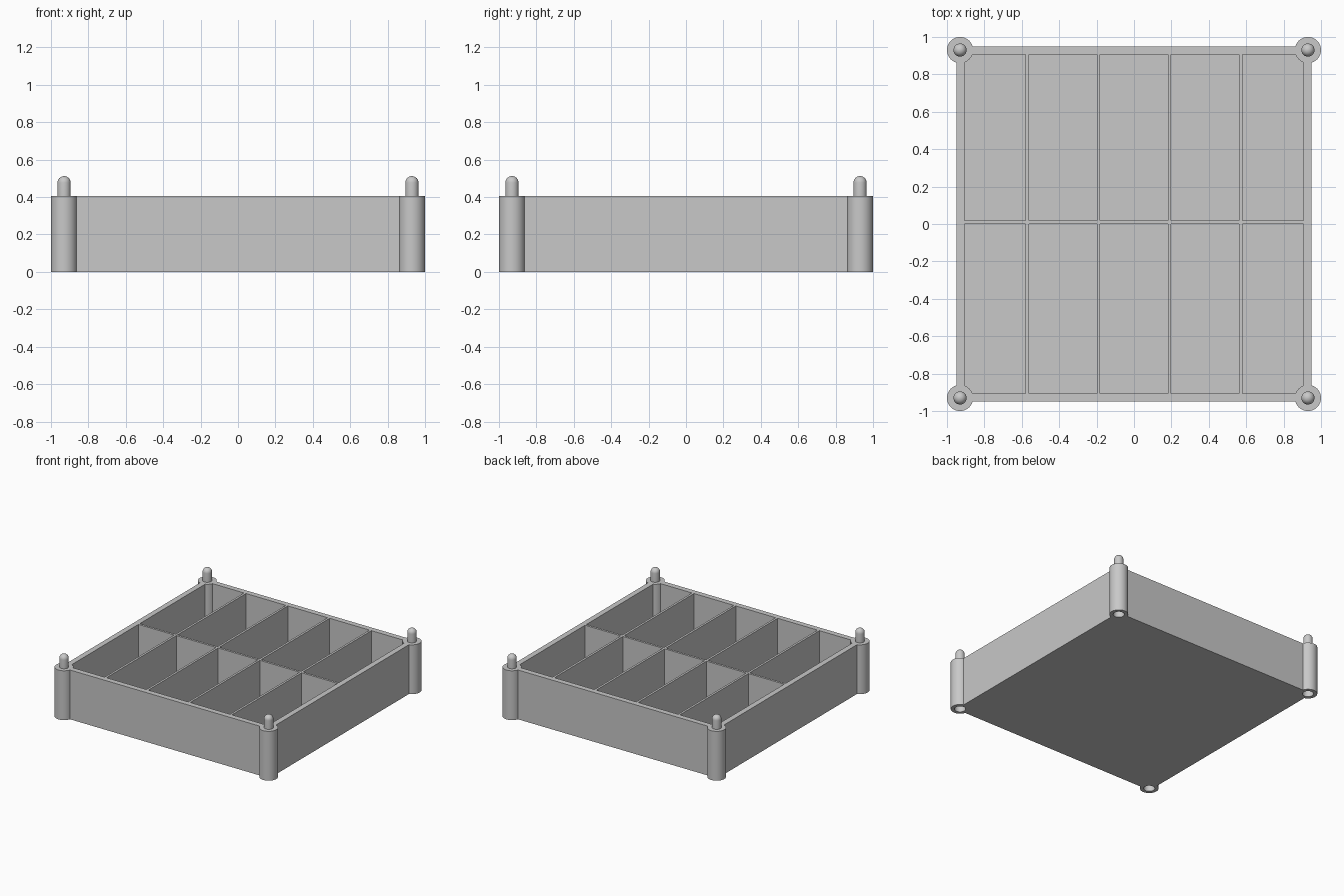
import bpy
import math

cube = bpy.data.objects.get("Cube")
if cube:
    bpy.data.objects.remove(cube, do_unlink=True)

HEIGHT, OUTER, INNER, FLOOR = 0.405, 0.95, 0.905, 0.045
POST, POST_R, PIN_R, PIN_TOP = 0.93, 0.07, 0.035, 0.512
SOCKET_R, SOCKET_DEPTH = 0.042, 0.12
DIVIDER, PITCH = 0.018, 0.38
SIDES = 48

grey = bpy.data.materials.new("plain grey")
grey.use_nodes = True
grey.diffuse_color = (0.58, 0.58, 0.58, 1)
bsdf = next(n for n in grey.node_tree.nodes if n.type == 'BSDF_PRINCIPLED')
bsdf.inputs["Base Color"].default_value = grey.diffuse_color


def make(name, verts, faces):
    mesh = bpy.data.meshes.new(name)
    mesh.from_pydata(verts, [], faces)
    mesh.materials.append(grey)
    obj = bpy.data.objects.new(name, mesh)
    bpy.context.collection.objects.link(obj)
    return obj


def box(name, x0, x1, y0, y1, z0, z1):
    verts = [(x, y, z) for z in (z0, z1)
             for x, y in ((x0, y0), (x1, y0), (x1, y1), (x0, y1))]
    sides = [(i, (i + 1) % 4, (i + 1) % 4 + 4, i + 4) for i in range(4)]
    return make(name, verts, [(3, 2, 1, 0), (4, 5, 6, 7)] + sides)


def lathe(name, profile, cx, cy):
    """Closed solid of stacked rings, each given as (radius, z)."""
    verts = [(cx + r * math.cos(math.tau * i / SIDES),
              cy + r * math.sin(math.tau * i / SIDES), z)
             for r, z in profile for i in range(SIDES)]
    faces = [(k * SIDES + i, k * SIDES + (i + 1) % SIDES,
              (k + 1) * SIDES + (i + 1) % SIDES, (k + 1) * SIDES + i)
             for k in range(len(profile) - 1) for i in range(SIDES)]
    last = (len(profile) - 1) * SIDES
    faces += [tuple(reversed(range(SIDES))), tuple(range(last, last + SIDES))]
    return make(name, verts, faces)


def combine(target, tool, operation):
    """Boolean the tool into the target, then discard the tool."""
    mod = target.modifiers.new(operation.lower(), 'BOOLEAN')
    mod.operation, mod.object, mod.solver = operation, tool, 'EXACT'
    bpy.context.view_layer.objects.active = target
    bpy.ops.object.modifier_apply(modifier=mod.name)
    bpy.data.objects.remove(tool, do_unlink=True)


# Tray block with two rows of five compartments
tray = box("compartment_tray", -OUTER, OUTER, -OUTER, OUTER, 0, HEIGHT)
half = DIVIDER / 2
centres = [(i - 1.5) * PITCH for i in range(4)]
starts = [-INNER] + [c + half for c in centres]
ends = [c - half for c in centres] + [INNER]
for x0, x1 in zip(starts, ends):
    for y0, y1 in ((-INNER, 0), (DIVIDER, INNER)):
        combine(tray, box("cell_cutter", x0, x1, y0, y1, FLOOR, HEIGHT + 0.1),
                'DIFFERENCE')

# Corner posts with round-topped pins above and stacking sockets below
dome = [(PIN_R * math.cos(a), PIN_TOP - PIN_R + PIN_R * math.sin(a))
        for a in (math.radians(d) for d in range(0, 90, 11))]
post_profile = [(POST_R, 0), (POST_R, HEIGHT), (PIN_R, HEIGHT)] + dome
socket_profile = [(SOCKET_R, -0.1), (SOCKET_R, SOCKET_DEPTH)]
for sx in (-1, 1):
    for sy in (-1, 1):
        combine(tray, lathe("corner_post", post_profile, sx * POST, sy * POST),
                'UNION')
        combine(tray, lathe("socket_cutter", socket_profile, sx * POST, sy * POST),
                'DIFFERENCE')

# Smooth the round parts, keep the box edges crisp
bpy.ops.object.select_all(action='DESELECT')
tray.select_set(True)
bpy.context.view_layer.objects.active = tray
bpy.ops.object.shade_smooth_by_angle(angle=math.radians(30))
